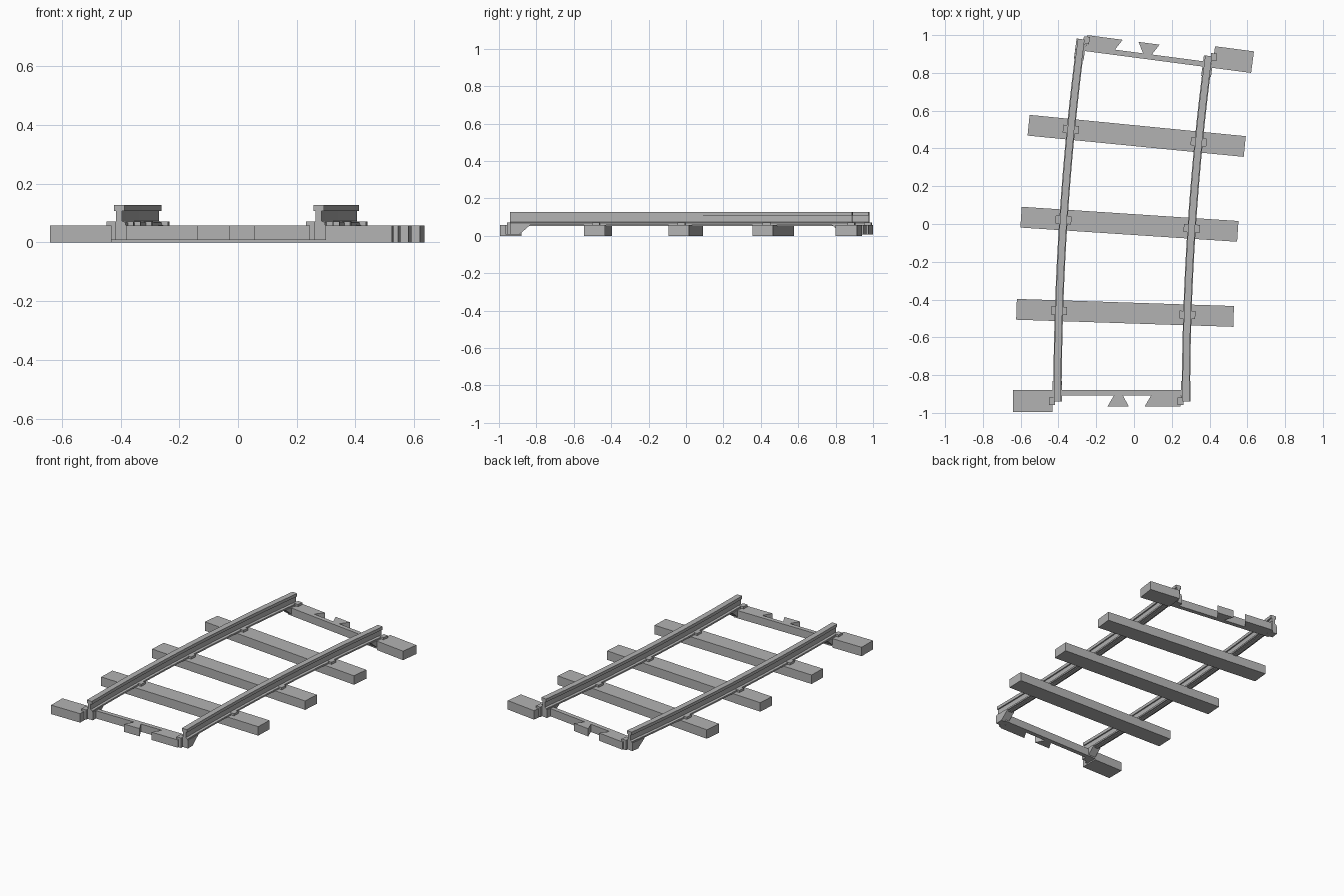
import bpy, bmesh, math
from mathutils import Matrix, Vector

cube = bpy.data.objects.get("Cube")
if cube:
    bpy.data.objects.remove(cube, do_unlink=True)

# One grey for the whole track
grey = bpy.data.materials.new("track grey")
grey.use_nodes = True
COLOUR = (0.45, 0.45, 0.45, 1)
grey.diffuse_color = COLOUR
grey.node_tree.nodes["Principled BSDF"].inputs["Base Color"].default_value = COLOUR

# Curve layout: the bend centre lies far out on the +x side
CX, CY, R = 14.295, -0.94, 14.36
GAUGE = 0.34
SWEEP = math.radians(7.5)
TOP = 0.058


def frame(angle, flip=False):
    """Local axes on the track centre line at an angle round the bend."""
    spot = Vector((CX - R * math.cos(angle), CY + R * math.sin(angle), 0))
    turn = -angle + (math.pi if flip else 0)
    return Matrix.Translation(spot) @ Matrix.Rotation(turn, 4, 'Z')


def finish(name, bm, matrix=None):
    bmesh.ops.recalc_face_normals(bm, faces=bm.faces)
    mesh = bpy.data.meshes.new(name)
    bm.to_mesh(mesh)
    bm.free()
    mesh.materials.append(grey)
    obj = bpy.data.objects.new(name, mesh)
    bpy.context.collection.objects.link(obj)
    if matrix:
        obj.matrix_world = matrix
    return obj


def prism(name, points, offset, matrix):
    """Extrude a closed outline along an offset vector."""
    bm = bmesh.new()
    face = bm.faces.new([bm.verts.new(p) for p in points])
    grown = bmesh.ops.extrude_face_region(bm, geom=[face], use_keep_orig=True)
    moved = [g for g in grown["geom"] if isinstance(g, bmesh.types.BMVert)]
    bmesh.ops.translate(bm, verts=moved, vec=offset)
    return finish(name, bm, matrix)


def plate(name, outline, z0, z1, matrix):
    return prism(name, [(x, y, z0) for x, y in outline], (0, 0, z1 - z0), matrix)


def box(name, x0, x1, y0, y1, z0, z1, matrix):
    return plate(name, [(x0, y0), (x1, y0), (x1, y1), (x0, y1)], z0, z1, matrix)


# Rails: an I-shaped section swept round the bend
half = [(0.012, 0.053), (0.012, 0.058), (0.022, 0.058), (0.022, 0.068),
        (0.010, 0.073), (0.010, 0.108), (0.018, 0.108), (0.018, 0.128)]
section = half + [(-x, z) for x, z in reversed(half)]
STEPS = 16
for side, name in ((-1, "right_rail"), (1, "left_rail")):
    bm = bmesh.new()
    rings = []
    for i in range(STEPS + 1):
        m = frame(SWEEP * i / STEPS)
        rings.append([bm.verts.new(m @ Vector((side * GAUGE + x, 0, z))) for x, z in section])
    for a, b in zip(rings, rings[1:]):
        for j in range(len(section)):
            k = (j + 1) % len(section)
            bm.faces.new((a[j], a[k], b[k], b[j]))
    bm.faces.new(rings[0])
    bm.faces.new(rings[-1])
    finish(name, bm)

# Sleepers with a pair of clips at each rail
for i in range(1, 4):
    m = frame(SWEEP * i / 4)
    box(f"sleeper_{i}", -0.565, 0.585, -0.055, 0.055, 0, TOP, m)
    for side in (-1, 1):
        x = side * GAUGE
        box(f"rail_clip_{i}", x - 0.042, x + 0.042, -0.021, 0.021, 0.053, 0.072, m)

# Matching ends, the back one turned half round
for end, m in (("front", frame(0)), ("back", frame(SWEEP, True))):
    box(end + "_end_block", -0.575, -0.367, -0.055, 0.06, 0, TOP, m)
    box(end + "_tie_bar", -0.37, 0.34, 0.032, 0.06, 0.008, TOP, m)
    # Dovetail tabs
    plate(end + "_dovetail", [(-0.075, -0.025), (0.037, -0.025), (0.005, 0.034),
                              (-0.04, 0.034)], 0.008, TOP, m)
    plate(end + "_half_dovetail", [(0.122, -0.025), (0.31, -0.025), (0.31, 0.034),
                                   (0.157, 0.034)], 0.008, TOP, m)
    # Wedge supports and outer clips under the rail ends
    for side in (-1, 1):
        x = side * GAUGE
        wedge = [(0, 0.008), (0.05, 0.008), (0.11, 0.06), (0, 0.06)]
        prism(end + "_rail_support", [(x - 0.027, y, z) for y, z in wedge],
              (0.052, 0, 0), m)
        box(end + "_rail_clip", x - 0.044, x - 0.012, -0.017, 0.022, 0.008, 0.072, m)
